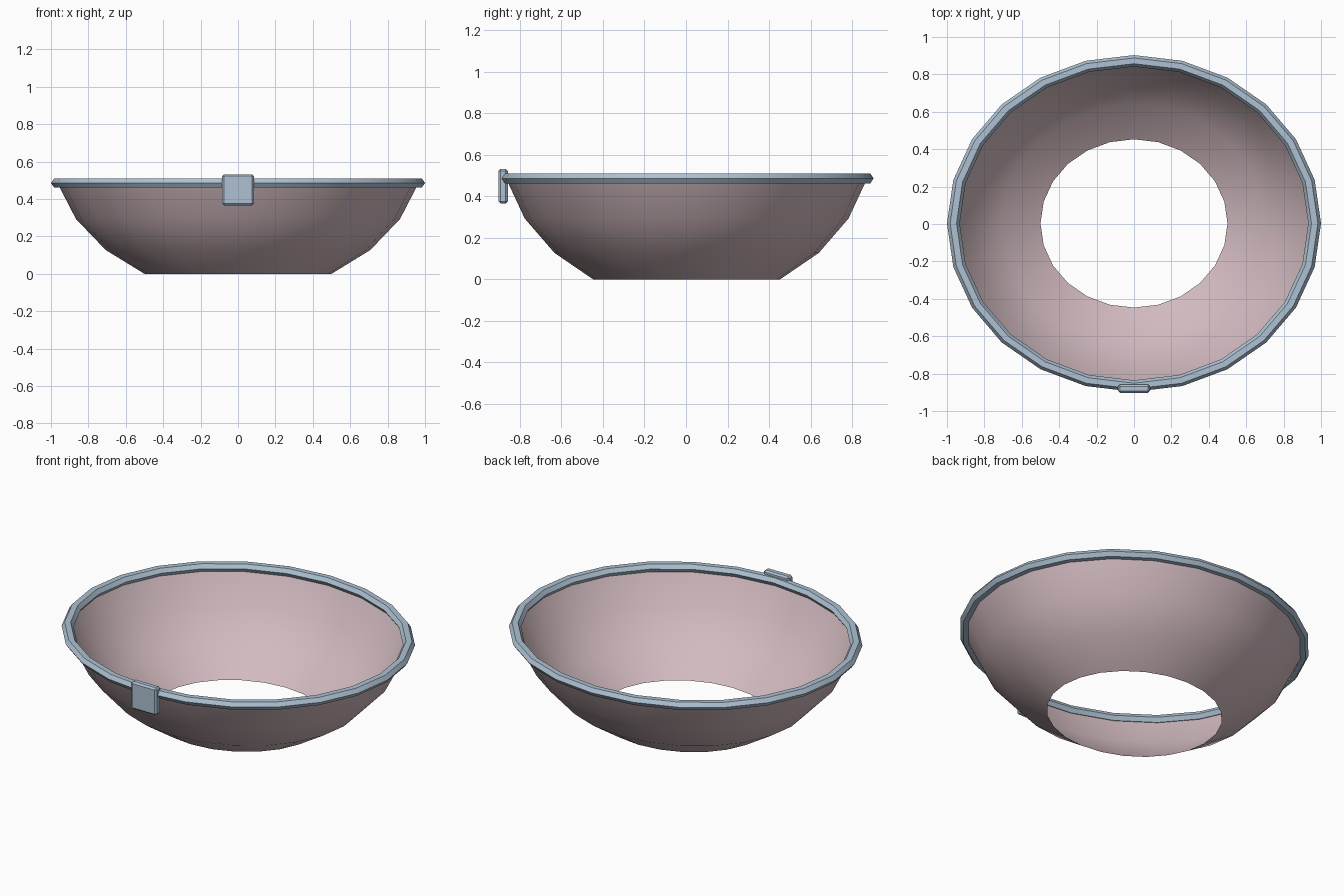
import bpy, bmesh, math
from mathutils import Vector

cube = bpy.data.objects.get("Cube")
if cube:
    bpy.data.objects.remove(cube, do_unlink=True)

SEGMENTS = 24
DEPTH, HEIGHT = 0.9, 0.8      # squash of the round shapes along y and z
OFFSET_Y = 0.003
BASE = math.sin(math.radians(60))


def material(name, rgb):
    mat = bpy.data.materials.new(name)
    mat.use_nodes = True
    mat.diffuse_color = (*rgb, 1)
    mat.node_tree.nodes["Principled BSDF"].inputs["Base Color"].default_value = (*rgb, 1)
    return mat


def finish(name, bm, mat, angle):
    mesh = bpy.data.meshes.new(name)
    bm.to_mesh(mesh)
    bm.free()
    mesh.materials.append(mat)
    obj = bpy.data.objects.new(name, mesh)
    bpy.context.collection.objects.link(obj)
    bpy.ops.object.select_all(action='DESELECT')
    obj.select_set(True)
    bpy.context.view_layer.objects.active = obj
    bpy.ops.object.shade_smooth_by_angle(angle=math.radians(angle))
    return obj


def revolve(name, profile, closed, mat, angle):
    """Sweep (radius, height) points around z as an oval."""
    bm = bmesh.new()
    rings = []
    for i in range(SEGMENTS):
        a = math.tau * i / SEGMENTS
        rings.append([bm.verts.new((r * math.cos(a), r * math.sin(a) * DEPTH + OFFSET_Y,
                                    (z + BASE) * HEIGHT)) for r, z in profile])
    count = len(profile)
    for i in range(SEGMENTS):
        a, b = rings[i], rings[(i + 1) % SEGMENTS]
        for j in range(count if closed else count - 1):
            k = (j + 1) % count
            bm.faces.new((a[j], b[j], b[k], a[k]))
    return finish(name, bm, mat, angle)


pink = material("dusty pink", (0.64, 0.49, 0.52))
steel = material("pale blue grey", (0.42, 0.535, 0.645))

# Open-bottomed bowl: a band of a sphere
bowl_profile = [(math.cos(math.radians(t)), -math.sin(math.radians(t))) for t in (60, 45, 30, 15)]
revolve("bowl", bowl_profile, False, pink, 40)

# Six-sided rim tube around the bowl's upper edge
rim_r, rim_z = bowl_profile[-1]
tube = 1 - rim_r
rim_profile = [(rim_r + tube * math.cos(math.tau * i / 6),
                rim_z + tube * math.sin(math.tau * i / 6)) for i in range(6)]
revolve("rim", rim_profile, True, steel, 30)

# Bevelled tag on the front of the rim
bm = bmesh.new()
bmesh.ops.create_cube(bm, size=1)
bmesh.ops.scale(bm, vec=Vector((0.17, 0.045, 0.166)), verts=bm.verts)
bmesh.ops.translate(bm, vec=Vector((0, -0.8805, 0.449)), verts=bm.verts)
bmesh.ops.bevel(bm, geom=bm.edges[:], offset=0.01, segments=1, affect='EDGES')
finish("front_tag", bm, steel, 30)
